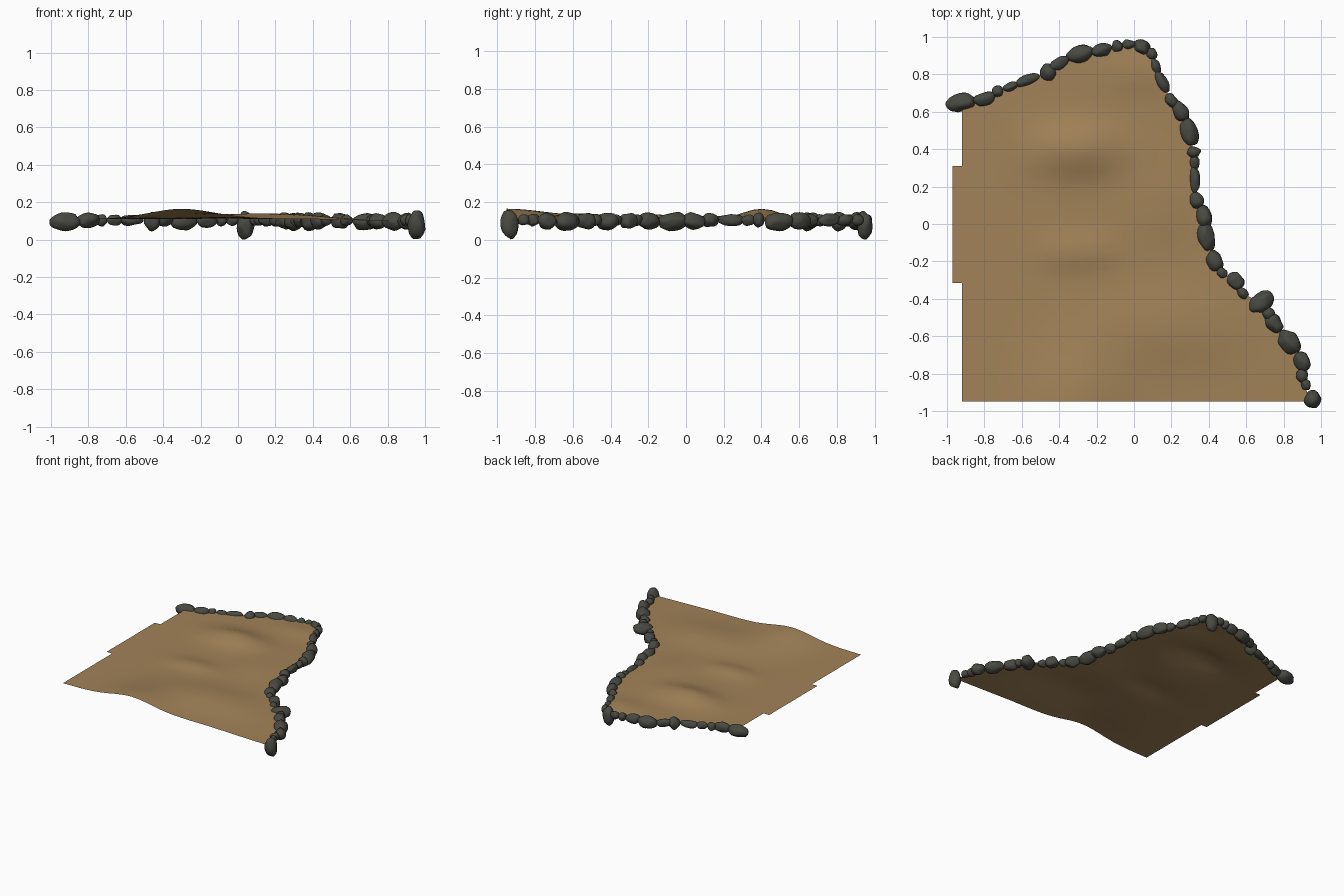
import bpy, bmesh, math, random
from mathutils import Vector, Matrix, noise

if "Cube" in bpy.data.objects:
    bpy.data.objects.remove(bpy.data.objects["Cube"])

random.seed(4)

# Border stones in order: x, y, half length, half width
STONES = [
    (-.92, .65, .08, .045), (-.80, .67, .06, .035), (-.73, .71, .03, .03),
    (-.66, .735, .04, .022), (-.57, .77, .065, .027), (-.46, .81, .04, .045),
    (-.40, .86, .055, .03), (-.29, .91, .07, .045), (-.17, .93, .055, .035),
    (-.09, .95, .03, .03), (-.03, .96, .035, .025), (.04, .945, .045, .04),
    (.095, .91, .03, .028), (.115, .84, .045, .025), (.15, .76, .06, .03),
    (.20, .66, .04, .03), (.25, .60, .06, .04), (.295, .49, .075, .045),
    (.32, .385, .03, .035), (.325, .33, .035, .025), (.325, .24, .07, .028),
    (.335, .125, .045, .035), (.375, .04, .06, .04), (.385, -.07, .075, .045),
    (.43, -.20, .06, .04), (.47, -.26, .03, .025), (.545, -.305, .05, .04),
    (.58, -.37, .035, .025), (.68, -.42, .07, .05), (.72, -.48, .03, .03),
    (.75, -.53, .055, .04), (.83, -.63, .07, .05), (.90, -.735, .05, .04),
    (.90, -.81, .035, .03), (.92, -.86, .03, .025), (.955, -.935, .045, .045)]
TALL = {11, 35}      # corner stones reaching the ground
TURN = {28: 1.3}     # stone lying across the border

# Gentle mounds: x, y, x spread, y spread, height
MOUNDS = [(-.3, -.95, .25, .3, .055), (-.3, .4, .25, .14, .055),
          (.15, -.55, .4, .22, .03), (-.3, -.15, .2, .1, .025),
          (.0, .8, .2, .12, .015), (.1, .1, .2, .25, .018)]


def height(x, y):
    z = .11
    for mx, my, sx, sy, h in MOUNDS:
        z += h * math.exp(-((x - mx) / sx) ** 2 - ((y - my) / sy) ** 2)
    return z - .012 * max(0, x - .4) / .5


def finish(name, bm, color, angle):
    bmesh.ops.recalc_face_normals(bm, faces=bm.faces)
    me = bpy.data.meshes.new(name)
    bm.to_mesh(me)
    bm.free()
    ob = bpy.data.objects.new(name, me)
    bpy.context.collection.objects.link(ob)
    mat = bpy.data.materials.new(name + "_colour")
    mat.diffuse_color = (*color, 1)
    mat.use_nodes = True
    mat.node_tree.nodes["Principled BSDF"].inputs["Base Color"].default_value = mat.diffuse_color
    me.materials.append(mat)
    bpy.ops.object.select_all(action='DESELECT')
    ob.select_set(True)
    bpy.context.view_layer.objects.active = ob
    bpy.ops.object.shade_smooth_by_angle(angle=math.radians(angle))
    return ob


# Ground sheet: outline cut into a grid, then raised into mounds
outline = [(.93, -.95), (-.92, -.95), (-.92, -.315), (-.97, -.315), (-.97, .31), (-.92, .31)]
outline += [(x, y) for x, y, *_ in STONES[:-1]]
bm = bmesh.new()
bm.faces.new([bm.verts.new((x, y, 0)) for x, y in outline])
bmesh.ops.triangulate(bm, faces=bm.faces[:])
for axis in (Vector((1, 0, 0)), Vector((0, 1, 0))):
    for i in range(-19, 20):
        bmesh.ops.bisect_plane(bm, geom=bm.verts[:] + bm.edges[:] + bm.faces[:],
                               plane_co=axis * (i * .05 + .003), plane_no=axis)
for v in bm.verts:
    v.co.z = height(v.co.x, v.co.y)
ground = finish("ground", bm, (.36, .225, .098), 60)
if ground.data.polygons[0].normal.z < 0:
    ground.data.flip_normals()

# Stone border: blocky, slightly lumpy boulders aligned with the edge
bm = bmesh.new()
for i, (x, y, a, b) in enumerate(STONES):
    p, q = STONES[max(i - 1, 0)], STONES[min(i + 1, len(STONES) - 1)]
    ang = math.atan2(q[1] - p[1], q[0] - p[0]) + TURN.get(i, 0)
    hh = .072 if i in TALL else max(.028, min(.046, b * 1.05))
    zc = .08 if i in TALL else .105 - max(0, hh - .035) * .7
    verts = bmesh.ops.create_icosphere(bm, subdivisions=3, radius=1)["verts"]
    seed = Vector((i * 7.3, i * 3.1, 0))
    rot = Matrix.Rotation(ang, 3, 'Z')
    tilt = Matrix.Rotation(random.uniform(-.12, .12), 3, 'Y')
    cuts = [Vector((random.gauss(0, 1), random.gauss(0, 1), random.gauss(0, 1))).normalized()
            for _ in range(9)]
    for v in verts:
        d = v.co.copy()
        for n in cuts:      # plane off rough facets
            over = d.dot(n) - .84
            if over > 0:
                d -= n * over * .8
        d *= 1.09 + .12 * noise.noise(d * 1.6 + seed)
        d = Vector((d.x * a, d.y * b, d.z * hh))
        v.co = rot @ (tilt @ d) + Vector((x, y, zc))
low = min(v.co.z for v in bm.verts)
finish("stone_border", bm, (.065, .067, .055), 50)
for ob in bpy.context.collection.objects:    # rest on the floor
    ob.location.z = -low
